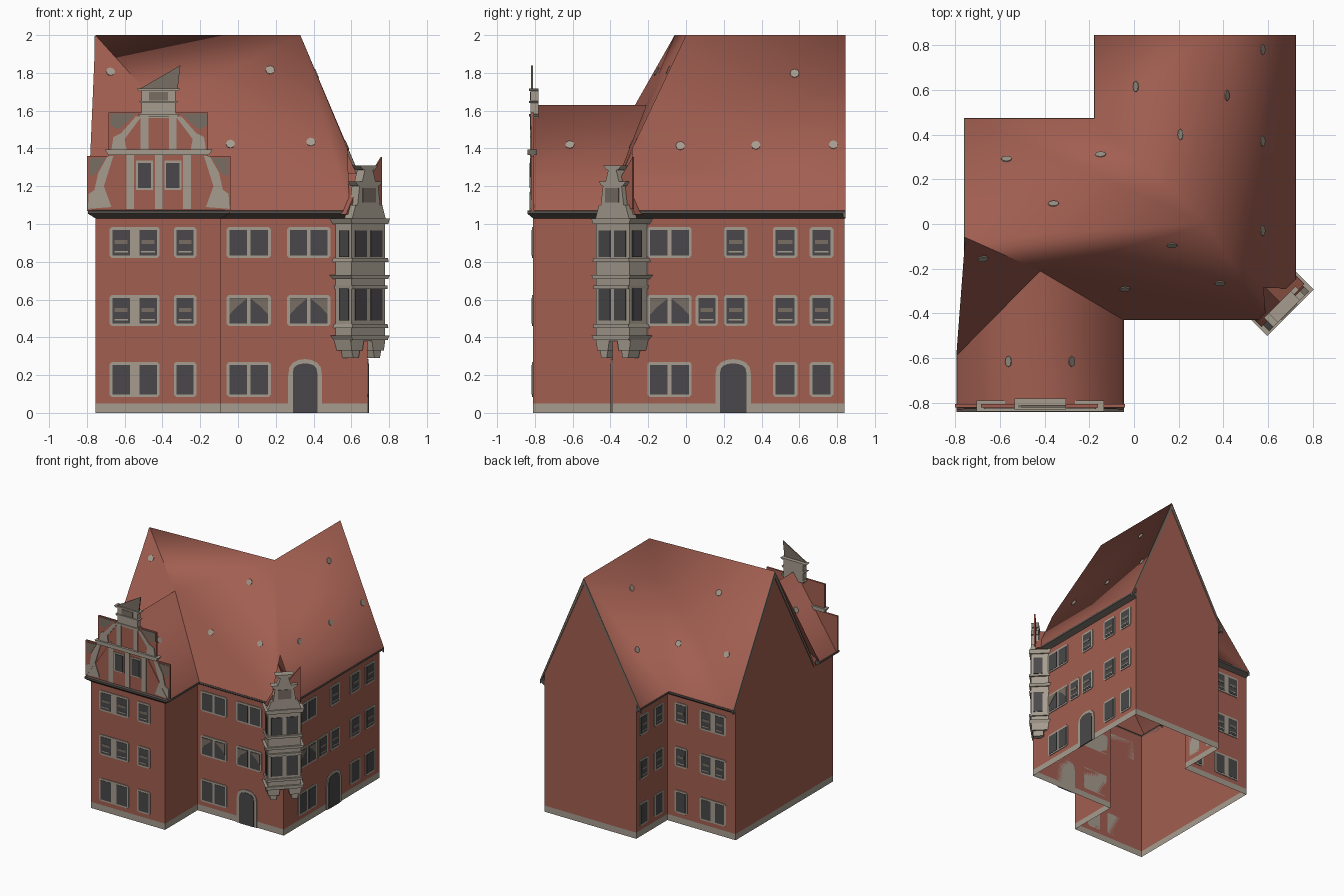
import bpy, bmesh, math
from mathutils import Vector, Matrix
from mathutils.bvhtree import BVHTree

if "Cube" in bpy.data.objects:
    bpy.data.objects.remove(bpy.data.objects["Cube"])

def material(name, rgb):
    m = bpy.data.materials.new(name)
    m.diffuse_color = (*rgb, 1)
    m.use_nodes = True
    m.node_tree.nodes["Principled BSDF"].inputs["Base Color"].default_value = m.diffuse_color
    return m

RED = material("red plaster and tile", (0.36, 0.113, 0.082))
STONE = material("grey stone", (0.38, 0.335, 0.275))
SHADE = material("brown grey stone", (0.19, 0.155, 0.125))
GLASS = material("dark glass", (0.068, 0.064, 0.068))
EAVE = material("dark eave", (0.10, 0.085, 0.075))
parts = {}

def part(name, mat):
    if name not in parts:
        parts[name] = (bmesh.new(), mat)
    return parts[name][0]

def prism(bm, pts, frame, d0, d1):
    """Extrude a 2D outline (a, z) from depth d0 to d1 in a wall frame."""
    lo = [bm.verts.new(frame(a, d0, z)) for a, z in pts]
    hi = [bm.verts.new(frame(a, d1, z)) for a, z in pts]
    bm.faces.new(lo)
    bm.faces.new(hi)
    for i in range(len(pts)):
        j = (i + 1) % len(pts)
        bm.faces.new((lo[i], lo[j], hi[j], hi[i]))

def rect(a0, a1, z0, z1):
    return [(a0, z0), (a1, z0), (a1, z1), (a0, z1)]

def taper(c, z0, z1, h0, h1):
    return [(c - h0, z0), (c + h0, z0), (c + h1, z1), (c - h1, z1)]

def wall_y(y, s):
    return lambda a, d, z: Vector((a, y + s * d, z))

def wall_x(x, s):
    return lambda a, d, z: Vector((x + s * d, a, z))

def finish(name, bm, mats, smooth=False):
    me = bpy.data.meshes.new(name)
    bm.to_mesh(me)
    bm.free()
    for m in mats:
        me.materials.append(m)
    if smooth:
        me.polygons.foreach_set("use_smooth", [True] * len(me.polygons))
    ob = bpy.data.objects.new(name, me)
    bpy.context.collection.objects.link(ob)

# walls: open shell with a painted plinth, and two gable ends
foot = [(-.755, -.81), (-.09, -.81), (-.09, -.39), (.685, -.39),
        (.685, .84), (-.14, .84), (-.14, .44), (-.755, .44)]
bm = bmesh.new()
for i, p in enumerate(foot):
    q = foot[(i + 1) % len(foot)]
    for z0, z1, mi in ((0, .05, 1), (.05, 1.06, 0)):
        f = bm.faces.new([bm.verts.new(v) for v in
                          ((*p, z0), (*q, z0), (*q, z1), (*p, z1))])
        f.material_index = mi
bm.faces.new([bm.verts.new((x, .84, z)) for x, z in
              ((.685, 1.06), (-.14, 1.06), (-.14, 1.11), (.33, 1.98), (.685, 1.13))])
bm.faces.new([bm.verts.new((-.755, y, z)) for y, z in
              ((.44, 1.06), (-.55, 1.06), (-.55, 1.1), (-.06, 1.98), (.44, 1.11))])
finish("walls", bm, [RED, STONE])

# roofs
ZE = 1.065
W, C, B, R = (-.755, -.06, 2), (.33, 0, 2), (.33, .845, 2), (-.42, -.21, 1.63)
IN, N = (-.18, .475, ZE), (.58, -.285, 1.4)
roofs = {
    "main_roof": [
        (W, R, (-.045, -.43, ZE), (.59, -.43, ZE), N, C),
        (C, N, (.725, -.29, ZE), (.725, .845, ZE), B),
        (B, (-.18, .845, ZE), IN, C),
        (C, IN, (-.755, .475, ZE), W)],
    "west_roof_corner": [(W, (-.795, -.59, ZE), R)],
    "front_wing_roof": [
        (R, (-.795, -.59, ZE), (-.795, -.83, ZE), (-.42, -.815, 1.63)),
        (R, (-.42, -.815, 1.63), (-.045, -.83, ZE), (-.045, -.43, ZE))]}
trees = []
for name, faces in roofs.items():
    bm = bmesh.new()
    for f in faces:
        bm.faces.new([bm.verts.new(v) for v in f])
    bmesh.ops.remove_doubles(bm, verts=bm.verts, dist=1e-4)
    bm.normal_update()
    for f in bm.faces:
        if f.normal.z < 0:
            f.normal_flip()
    trees.append(BVHTree.FromBMesh(bm))
    finish(name, bm, [RED], True)

# small pale dots on the roof slopes
spots = part("roof_spots", STONE)
for x, y in [(-.57, .29), (-.15, .31), (-.36, .09), (.01, .615), (.415, .575), (.21, .4),
             (.575, .78), (.575, .37), (.575, -.03), (.17, -.095), (-.04, -.29),
             (.385, -.265), (-.56, -.615), (-.28, -.615), (-.675, -.155)]:
    hits = [t.ray_cast(Vector((x, y, 3)), Vector((0, 0, -1))) for t in trees]
    hits = [h for h in hits if h[0]]
    if hits:
        loc, nor = max(hits, key=lambda h: h[0].z)[:2]
        mat = Matrix.Translation(loc) @ nor.to_track_quat('Z', 'Y').to_matrix().to_4x4()
        bmesh.ops.create_cone(spots, cap_ends=True, segments=8, radius1=.024,
                              radius2=.024, depth=.008, matrix=mat)

# eaves: fascia and soffit between roof edge and wall
eave_lines = [
    [((-.755, .475), (-.755, .44)), ((-.18, .475), (-.14, .44)), ((-.18, .845), (-.14, .845))],
    [((.725, .845), (.685, .845)), ((.725, -.29), (.685, -.29))],
    [((.59, -.43), (.59, -.39)), ((-.045, -.43), (-.09, -.39)), ((-.045, -.84), (-.09, -.81)),
     ((-.795, -.84), (-.755, -.81)), ((-.795, -.59), (-.755, -.59))]]
bm = part("eaves", EAVE)
for line in eave_lines:
    rows = [[bm.verts.new(v) for v in ((*w, 1.075), (*e, 1.07), (*e, 1.055), (*w, 1.03))]
            for e, w in line]
    for r, s in zip(rows, rows[1:]):
        for k in range(4):
            bm.faces.new((r[k], r[k - 1], s[k - 1], s[k]))
    bm.faces.new(rows[0])
    bm.faces.new(rows[-1])

# gable verges
bm = part("gable_verges", SHADE)
for fr, apex, ends in ((wall_y(.84, 1), .33, (-.18, .725)), (wall_x(-.755, -1), -.06, (.475, -.56))):
    for e in ends:
        prism(bm, [(e, ZE), (apex, 1.995), (apex, 1.945), (e, ZE - .03)], fr, -.01, .005)

# windows and doors
ROWS = ((.085, .27), (.46, .625), (.82, .985))

def window(fr, a0, a1, row, count=1, gap=.02):
    z0, z1 = ROWS[row]
    c = .012
    prism(part("window_frames", STONE),
          [(a0 + c, z0), (a1 - c, z0), (a1, z0 + c), (a1, z1 - c),
           (a1 - c, z1), (a0 + c, z1), (a0, z1 - c), (a0, z0 + c)], fr, 0, .005)
    w = (a1 - a0 - .03 - gap * (count - 1)) / count
    for i in range(count):
        b = a0 + .015 + i * (w + gap)
        prism(part("window_panes", GLASS), rect(b, b + w, z0 + .013, z1 - .016), fr, .001, .007)
        if row and count == 2 and gap < .03 and row == 1:      # drawn curtains
            o = b if i == 0 else b + w
            s = 1 if i == 0 else -1
            prism(part("curtains", SHADE), [(o, z0 + .06), (o + s * w * .4, z0 + .1),
                  (o + s * w, z1 - .02), (o, z1 - .02)], fr, .002, .009)
        elif row and (count == 1 or gap > .03):                # sill ornament
            prism(part("curtains", SHADE), rect(b + .012, b + w - .012, z0 + .075, z0 + .095),
                  fr, .002, .009)
            prism(part("window_bars", STONE), rect(b + .01, b + w - .01, z0 + .03, z0 + .038),
                  fr, .002, .009)

def arch(a0, a1, z1, rise):
    c, h = (a0 + a1) / 2, (a1 - a0) / 2
    top = []
    for k in range(9):
        t = math.pi * k / 8
        top.append((c + h * math.cos(t), z1 - rise + rise * math.sin(t) ** .7))
    return [(a0, 0), (a1, 0)] + top

def door(fr, a0, a1):
    prism(part("door_frames", STONE), arch(a0, a1, .285, .09), fr, 0, .006)
    prism(part("doors", GLASS), arch(a0 + .025, a1 - .025, .262, .05), fr, .001, .009)

FW, FE, E = wall_y(-.81, -1), wall_y(-.39, -1), wall_x(.685, 1)
NO, NW = wall_y(.44, 1), wall_x(-.14, -1)
for r in range(3):
    window(FW, -.68, -.415, r, 2, .05)
    window(FW, -.34, -.22, r)
    window(FE, -.06, .175, r, 2)
    window(E, -.205, .03, r, 2)
    window(E, .46, .59, r)
    window(E, .655, .78, r)
    window(NO, -.67, -.435, r, 2, .04)
    window(NO, -.32, -.21, r)
    window(NW, .495, .61, r)
    window(NW, .69, .80, r)
    if r:
        window(FE, .26, .49, r, 2)
        window(E, .2, .325, r)
window(E, .05, .17, 1)
door(FE, .265, .445)
door(E, .155, .345)

# stepped front gable: two tiers, lantern and top
G = wall_y(-.81, -1)
M = -.42
bm = part("front_gable_tiers", RED)
prism(bm, rect(-.80, -.04, 1.07, 1.36), G, -.005, .01)
prism(bm, rect(-.685, -.16, 1.36, 1.59), G, -.005, .01)
bm = part("front_gable_top", SHADE)
prism(bm, [(-.53, 1.71), (-.32, 1.71), (-.305, 1.84)], G, 0, .01)
bm = part("front_gable_lantern", STONE)
prism(bm, rect(-.51, -.33, 1.56, 1.71), G, -.03, .012)
for z, h in ((1.64, .105), (1.57, .11), (1.705, .115)):
    prism(bm, taper(M, z, z + .012, h - .01, h), G, -.03, .02)
prism(part("lantern_recess", SHADE), rect(-.47, -.37, 1.655, 1.7), G, .01, .016)
bm = part("front_gable_cornice", STONE)
prism(bm, taper(M, 1.365, 1.395, .265, .285), G, -.02, .028)
bm = part("front_gable_ornament", STONE)
for x in (-.57, M, -.27):
    prism(bm, rect(x - .02, x + .02, 1.08, 1.365), G, .005, .016)
for x in (-.495, -.345):
    prism(bm, rect(x - .02, x + .02, 1.395, 1.57), G, .005, .016)
for s in (-1, 1):                                              # volutes
    prism(bm, [(M + s * a, z) for a, z in ((.375, 1.08), (.25, 1.09), (.29, 1.2), (.24, 1.36),
          (.27, 1.36), (.32, 1.27), (.34, 1.18), (.37, 1.16))], G, .005, .016)
    prism(bm, [(M + s * a, z) for a, z in ((.25, 1.395), (.17, 1.395), (.18, 1.45), (.09, 1.57),
          (.12, 1.57), (.2, 1.48), (.24, 1.46))], G, .005, .016)
    prism(part("gable_shoulders", SHADE), [(M + s * a, z) for a, z in
          ((.12, 1.585), (.255, 1.585), (.255, 1.52), (.21, 1.5))], G, .005, .014)
    prism(part("gable_shoulders", SHADE), [(M + s * a, z) for a, z in
          ((.28, 1.35), (.37, 1.35), (.37, 1.25), (.33, 1.27))], G, .005, .014)
for x in (-.495, -.345):
    prism(part("window_frames", STONE), rect(x - .045, x + .045, 1.18, 1.335), G, .005, .014)
    prism(part("window_panes", GLASS), rect(x - .035, x + .035, 1.19, 1.322), G, .005, .018)

# corner oriel, set at 45 degrees: stacked storeys, ledges, corbels, spire
K = math.sqrt(.5)
OC = Vector((.6875, -.385, 0))

def oriel(a, d, z):
    return OC + Vector(((a + d) * K, (a - d) * K, z))

def oriel_side(s):
    return lambda a, d, z: oriel(s * (.125 + d), a, z)

bm = part("oriel", STONE)
prism(bm, rect(-.125, .125, .38, 1.03), oriel, -.2, .004)
for z0, z1, h0, h1 in ((.385, .41, .13, .145), (.45, .47, .135, .13), (.655, .675, .128, .13),
                       (.71, .73, .135, .147), (.8, .82, .138, .132), (1.0, 1.03, .135, .147)):
    prism(bm, taper(0, z0, z1, h0, h1), oriel, -.19, .018)
for u in (-.08, .08):
    prism(bm, taper(u, .33, .385, .04, .05), oriel, -.13, .0)
    prism(bm, taper(u, .29, .33, .02, .03), oriel, -.09, -.01)
for z0, z1, h0, h1 in ((1.03, 1.1, .125, .1), (1.1, 1.2, .085, .07), (1.2, 1.225, .08, .1),
                       (1.225, 1.285, .05, .03), (1.285, 1.31, .04, .07)):
    prism(bm, taper(0, z0, z1, h0, h1), oriel, -.05, .008)
for z0, z1 in ((.49, .66), (.825, .965)):
    for u in (-.058, .058):
        prism(part("oriel_panes", GLASS), rect(u - .042, u + .042, z0, z1), oriel, 0, .009)
    for s in (-1, 1):
        prism(part("oriel_panes", GLASS), rect(-.085, -.015, z0, z1), oriel_side(s), -.004, .006)
bm = part("oriel_roof", RED)
prism(bm, [(-.135, 1.05), (.135, 1.05), (0, 1.27)], oriel, -.3, -.03)
prism(bm, [(.02, 1.08), (.125, 1.08), (.125, 1.355), (.02, 1.23)], oriel, -.03, -.02)
prism(part("oriel_recess", SHADE), rect(-.05, .05, 1.115, 1.19), oriel, 0, .012)

for name, (bm, mat) in parts.items():
    bmesh.ops.recalc_face_normals(bm, faces=bm.faces)
    finish(name, bm, [mat])
